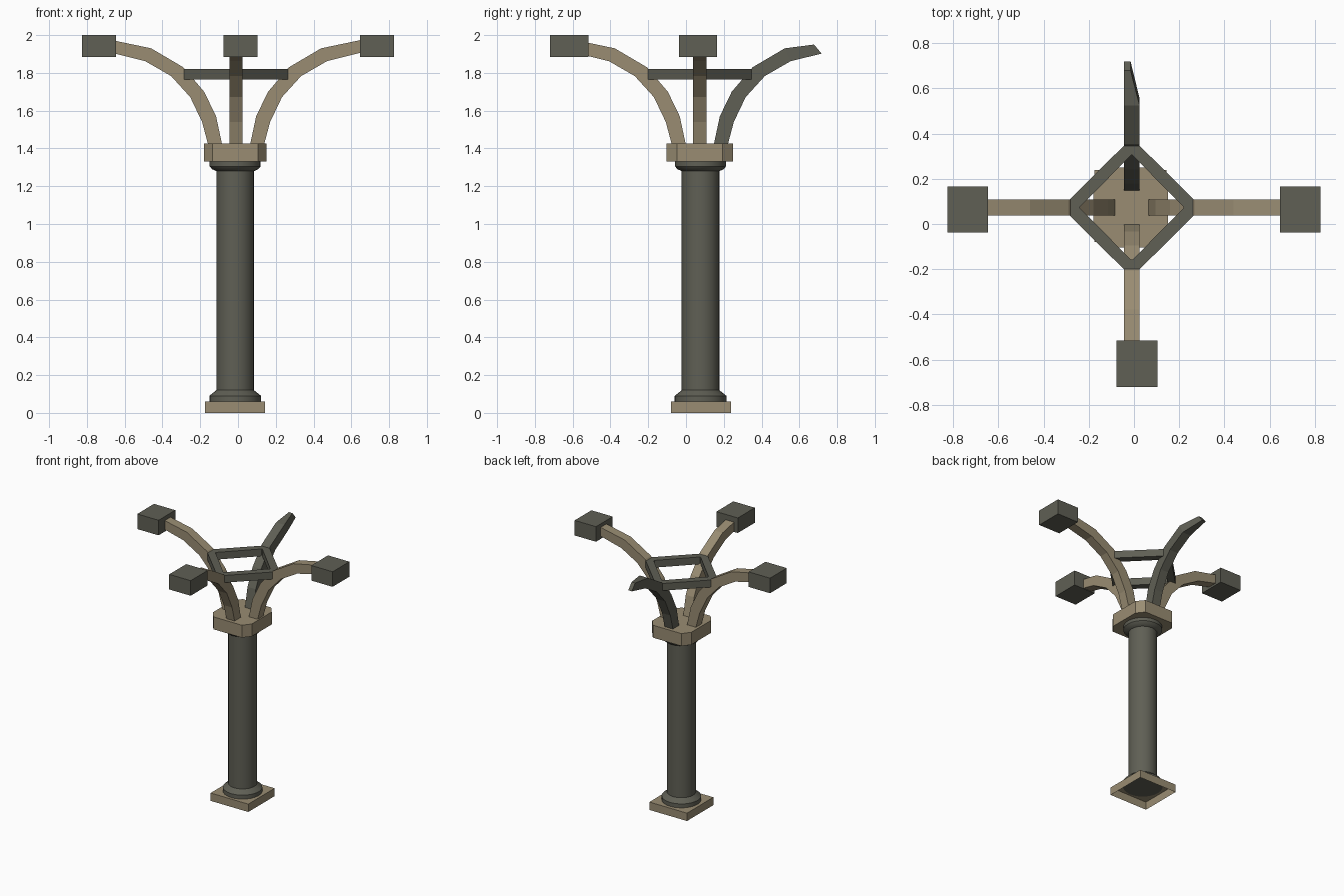
import bpy, bmesh, math
from mathutils import Matrix

cube = bpy.data.objects.get("Cube")
if cube:
    bpy.data.objects.remove(cube, do_unlink=True)


def material(name, rgb):
    m = bpy.data.materials.new(name)
    m.use_nodes = True
    m.diffuse_color = (*rgb, 1)
    m.node_tree.nodes["Principled BSDF"].inputs["Base Color"].default_value = (*rgb, 1)
    return m


TAN = material("tan stone", (0.32, 0.265, 0.17))
GREY = material("dark grey green", (0.115, 0.115, 0.09))
CX, CY = -0.015, 0.077      # column axis
AX, AY = -0.01, 0.073       # axis of the arms and ring


def finish(name, bm, mat, smooth=False):
    bmesh.ops.recalc_face_normals(bm, faces=bm.faces)
    me = bpy.data.meshes.new(name)
    bm.to_mesh(me)
    bm.free()
    me.materials.append(mat)
    ob = bpy.data.objects.new(name, me)
    bpy.context.collection.objects.link(ob)
    if smooth:
        bpy.ops.object.select_all(action="DESELECT")
        ob.select_set(True)
        bpy.context.view_layer.objects.active = ob
        bpy.ops.object.shade_smooth_by_angle(angle=math.radians(35))
    return ob


def box(name, lo, hi, mat, open_bottom=False):
    bm = bmesh.new()
    bmesh.ops.create_cube(bm, size=1)
    for v in bm.verts:
        v.co = [(lo[i] + hi[i]) / 2 + v.co[i] * (hi[i] - lo[i]) for i in range(3)]
    if open_bottom:
        low = [f for f in bm.faces if f.calc_center_median().z < lo[2] + 1e-4]
        bmesh.ops.delete(bm, geom=low, context="FACES_ONLY")
    return finish(name, bm, mat)


def loft(name, rings, mat, smooth=False, closed=False):
    """Bridge successive rings of points; cap the ends unless closed."""
    bm = bmesh.new()
    loops = [[bm.verts.new(p) for p in r] for r in rings]
    n = len(loops[0])
    pairs = list(zip(loops, loops[1:] + loops[:1])) if closed else list(zip(loops, loops[1:]))
    for a, b in pairs:
        for i in range(n):
            j = (i + 1) % n
            bm.faces.new((a[i], a[j], b[j], b[i]))
    if not closed:
        bm.faces.new(loops[0])
        bm.faces.new(loops[-1])
    return finish(name, bm, mat, smooth)


def circle(r, z, n=24):
    return [(CX + r * math.cos(math.tau * i / n), CY + r * math.sin(math.tau * i / n), z)
            for i in range(n)]


def octagon(cx, cy, z, a, b, c, d):
    """Eight points: sides at x = a and y = d, with half lengths b and c."""
    q = [(a, -b), (a, b), (c, d), (-c, d), (-a, b), (-a, -b), (-c, -d), (c, -d)]
    return [(cx + x, cy + y, z) for x, y in q]


# Plinth and column with flared foot and collar
box("plinth", (-0.175, -0.08, 0), (0.143, 0.238, 0.06), TAN, open_bottom=True)
profile = [(0.137, 0.055), (0.137, 0.09), (0.1, 0.12), (0.1, 1.28),
           (0.122, 1.29), (0.135, 1.305), (0.135, 1.335)]
loft("column", [circle(r, z) for r, z in profile], GREY, smooth=True)

# Chamfered capital
loft("capital", [octagon(CX, 0.073, z, 0.165, 0.12, 0.12, 0.177) for z in (1.33, 1.425)], TAN)

# Curved arms: inner/upper and outer/lower edge as (distance, height)
UPPER = [(0.074, 1.42), (0.106, 1.57), (0.169, 1.70), (0.28, 1.83), (0.45, 1.93)]
LOWER = [(0.148, 1.42), (0.18, 1.54), (0.243, 1.672), (0.344, 1.783), (0.481, 1.862)]
W = 0.035


def arm(name, angle, mat, tip_up, tip_low, tip_side=W):
    rings = []
    pts = list(zip(UPPER + [tip_up], LOWER + [tip_low]))
    for k, (u, l) in enumerate(pts):
        s = tip_side if k == len(pts) - 1 else W
        rings.append([(u[0], -s, u[1]), (u[0], W, u[1]), (l[0], W, l[1]), (l[0], -s, l[1])])
    ob = loft(name, rings, mat)
    ob.data.transform(Matrix.Translation((AX, AY, 0)) @ Matrix.Rotation(math.radians(angle), 4, "Z"))


for name, angle in (("left_arm", 0), ("right_arm", 180), ("front_arm", 270)):
    arm(name, angle, TAN, (0.665, 1.975), (0.665, 1.908))
arm("back_arm", 90, GREY, (0.605, 1.95), (0.645, 1.902), tip_side=-0.005)

# Lamp boxes at the arm ends
Z0, Z1 = 1.885, 2.0
box("left_lamp", (0.645, -0.037, Z0), (0.825, 0.165, Z1), GREY)
box("right_lamp", (-0.825, -0.037, Z0), (-0.645, 0.165, Z1), GREY)
box("front_lamp", (-0.077, -0.72, Z0), (0.104, -0.515, Z1), GREY)

# Diamond ring tying the arms together
outer = (0.28, 0.03, 0.035, 0.273)
inner = (0.229, 0.003, 0.003, 0.231)
loft("brace_ring", [octagon(AX, AY, z, *s) for z, s in
                    ((1.765, outer), (1.82, outer), (1.82, inner), (1.765, inner))],
     GREY, closed=True)
